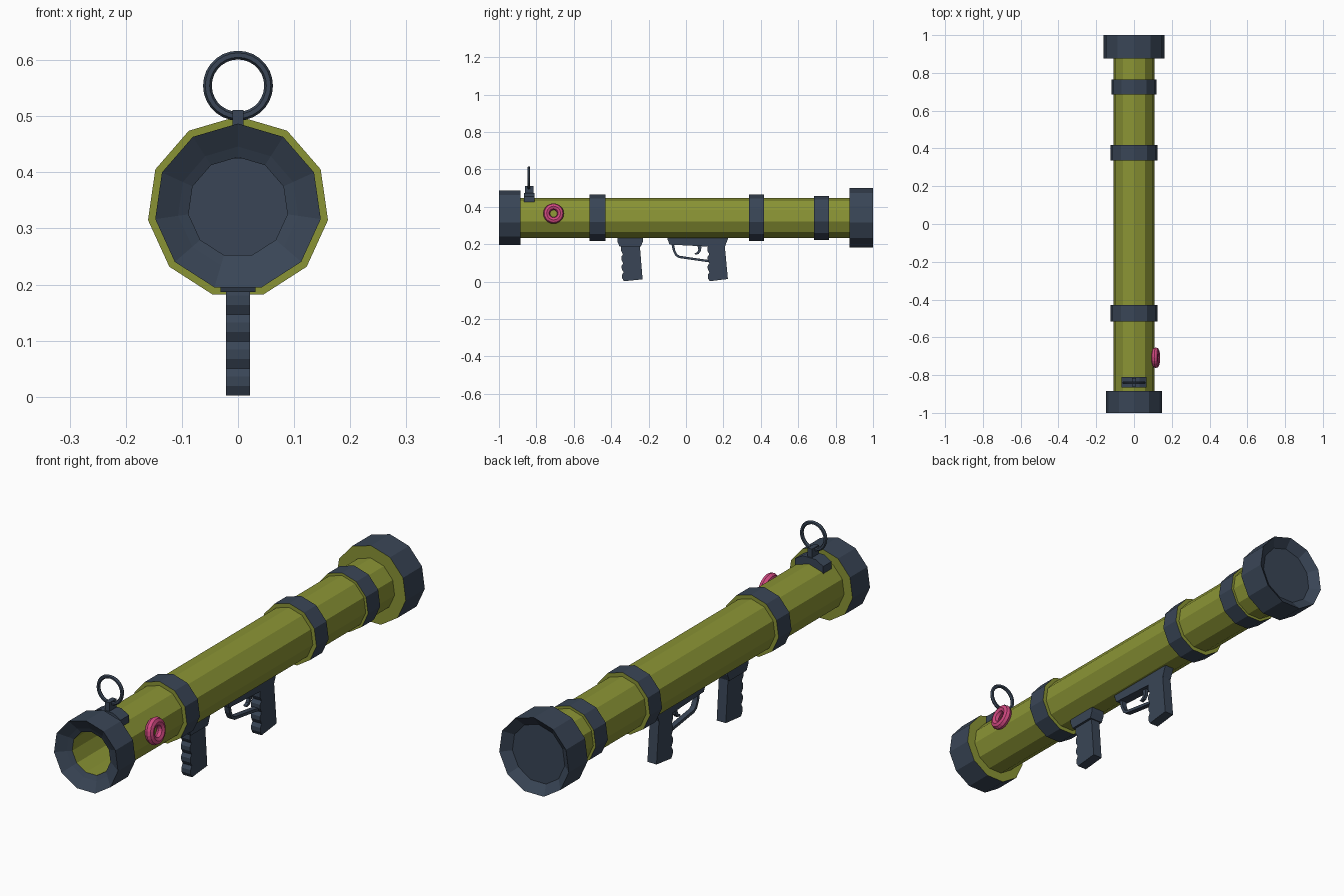
import bpy, bmesh, math

if "Cube" in bpy.data.objects:
    bpy.data.objects.remove(bpy.data.objects["Cube"])

SIDES, CZ = 11, 0.338


def material(name, rgb):
    m = bpy.data.materials.new(name)
    m.diffuse_color = (*rgb, 1)
    m.use_nodes = True
    m.node_tree.nodes["Principled BSDF"].inputs["Base Color"].default_value = m.diffuse_color
    return m


OLIVE = material("olive green", (0.255, 0.296, 0.035))
SLATE = material("dark slate", (0.041, 0.06, 0.093))
PINK = material("pink", (0.63, 0.065, 0.216))


def finish(name, bm, mats):
    me = bpy.data.meshes.new(name)
    bm.to_mesh(me)
    bm.free()
    for m in mats:
        me.materials.append(m)
    ob = bpy.data.objects.new(name, me)
    bpy.context.collection.objects.link(ob)
    return ob


def lathe(name, profile, dark):
    """Spin (radius, y) points round the tube axis; dark = slate segments."""
    bm = bmesh.new()
    rings = []
    for r, y in profile:
        if r == 0:
            rings.append([bm.verts.new((0, y, CZ))] * SIDES)
        else:
            rings.append([bm.verts.new((r * math.sin(t), y, CZ + r * math.cos(t)))
                          for t in (2 * math.pi * k / SIDES for k in range(SIDES))])
    for i, (a, b) in enumerate(zip(rings, rings[1:])):
        for j in range(SIDES):
            k = (j + 1) % SIDES
            loop = list(dict.fromkeys((a[j], a[k], b[k], b[j])))
            bm.faces.new(loop).material_index = 1 if i in dark else 0
    return finish(name, bm, (OLIVE, SLATE))


def prism(name, pts, lo, hi, axis="x"):
    """Extrude a (y, z) profile along x, or an (x, z) profile along y."""
    bm = bmesh.new()
    vs = [bm.verts.new((lo, u, z) if axis == "x" else (u, lo, z)) for u, z in pts]
    face = bm.faces.new(vs)
    ext = bmesh.ops.extrude_face_region(bm, geom=[face])["geom"]
    d = hi - lo
    bmesh.ops.translate(bm, vec=(d, 0, 0) if axis == "x" else (0, d, 0),
                        verts=[g for g in ext if isinstance(g, bmesh.types.BMVert)])
    bmesh.ops.recalc_face_normals(bm, faces=bm.faces)
    bmesh.ops.triangulate(bm, faces=[f for f in bm.faces if len(f.verts) > 4])
    return finish(name, bm, (SLATE,))


def torus(name, loc, rot, major, minor, seg, mseg, mat):
    bpy.ops.mesh.primitive_torus_add(location=loc, rotation=rot, major_radius=major,
                                     minor_radius=minor, major_segments=seg,
                                     minor_segments=mseg)
    ob = bpy.context.object
    ob.name = name
    ob.data.materials.append(mat)
    return ob


# Hollow tube with dark floor and muzzle edge
lathe("tube", [(0, .94), (.089, .94), (.089, -.965), (.11, -.975), (.11, .9)], {0, 2})

# End caps: dark outside and funnel faces, olive shoulders
lathe("front_cap", [(.108, -.975), (.149, -1), (.149, -.885), (.108, -.885)], {0, 1})
lathe("rear_cap", [(.108, .875), (.162, .875), (.162, 1), (.122, .97), (0, .97)], {1, 2, 3})

# Bands round the tube
for n, (y0, y1, r) in enumerate([(-.515, -.43, .127), (.337, .417, .127), (.685, .765, .121)]):
    lathe(f"band_{n + 1}", [(.108, y0), (r, y0), (r, y1), (.108, y1)], {1})


def grip_profile(front_top, front_bottom, back):
    """Grip outline with finger grooves down the front edge."""
    pts = list(back)
    n = 4
    for i in range(n):
        for f, out in ((0, 0), (.35, .009), (.7, .009)):
            t = (i + f) / n
            y = front_bottom[0] + (front_top[0] - front_bottom[0]) * t
            z = front_bottom[1] + (front_top[1] - front_bottom[1]) * t
            pts.append((y + .006 - out, z))
    return pts + [front_top]


# Front grip and its mount
prism("front_grip_mount", [(-.367, .243), (-.367, .215), (-.355, .187), (-.242, .187),
                           (-.23, .215), (-.23, .243)], -.031, .031)
prism("front_grip", grip_profile((-.345, .195), (-.338, .002),
                                 [(-.247, .195), (-.232, .012)]), -.021, .021)

# Rear grip, receiver, trigger and guard
prism("receiver", [(-.1, .243), (-.1, .23), (-.088, .198), (.125, .187),
                   (.208, .187), (.23, .243)], -.021, .021)
prism("rear_grip", grip_profile((.118, .195), (.12, .002),
                                [(.207, .195), (.224, .014)]), -.021, .021)
prism("trigger_guard", [(-.078, .2), (-.07, .165), (-.056, .137), (-.038, .126), (.125, .103),
                        (.125, .115), (-.034, .138), (-.047, .146), (-.058, .168),
                        (-.064, .2)], -.011, .011)
prism("trigger", [(.06, .195), (.066, .172), (.06, .158), (.044, .15), (.05, .144),
                  (.068, .148), (.08, .164), (.084, .195)], -.007, .007)

# Sight: saddle, post and ring
prism("sight_saddle", [(-.065, .425), (.065, .425), (.065, .455), (.03, .475),
                       (-.03, .475), (-.065, .455)], -.865, -.81, "y")
prism("sight_post", [(-.01, .46), (.01, .46), (.01, .511), (-.01, .511)], -.86, -.815, "y")
torus("sight_ring", (0, -.84, .5545), (math.pi / 2, 0, 0), .0545, .0078, 28, 6, SLATE)

# Pink ring lying on the right-hand tube face
torus("side_ring", (.115, -.708, .364), (0, math.radians(81.8), 0), .037, .018, 20, 8, PINK)
